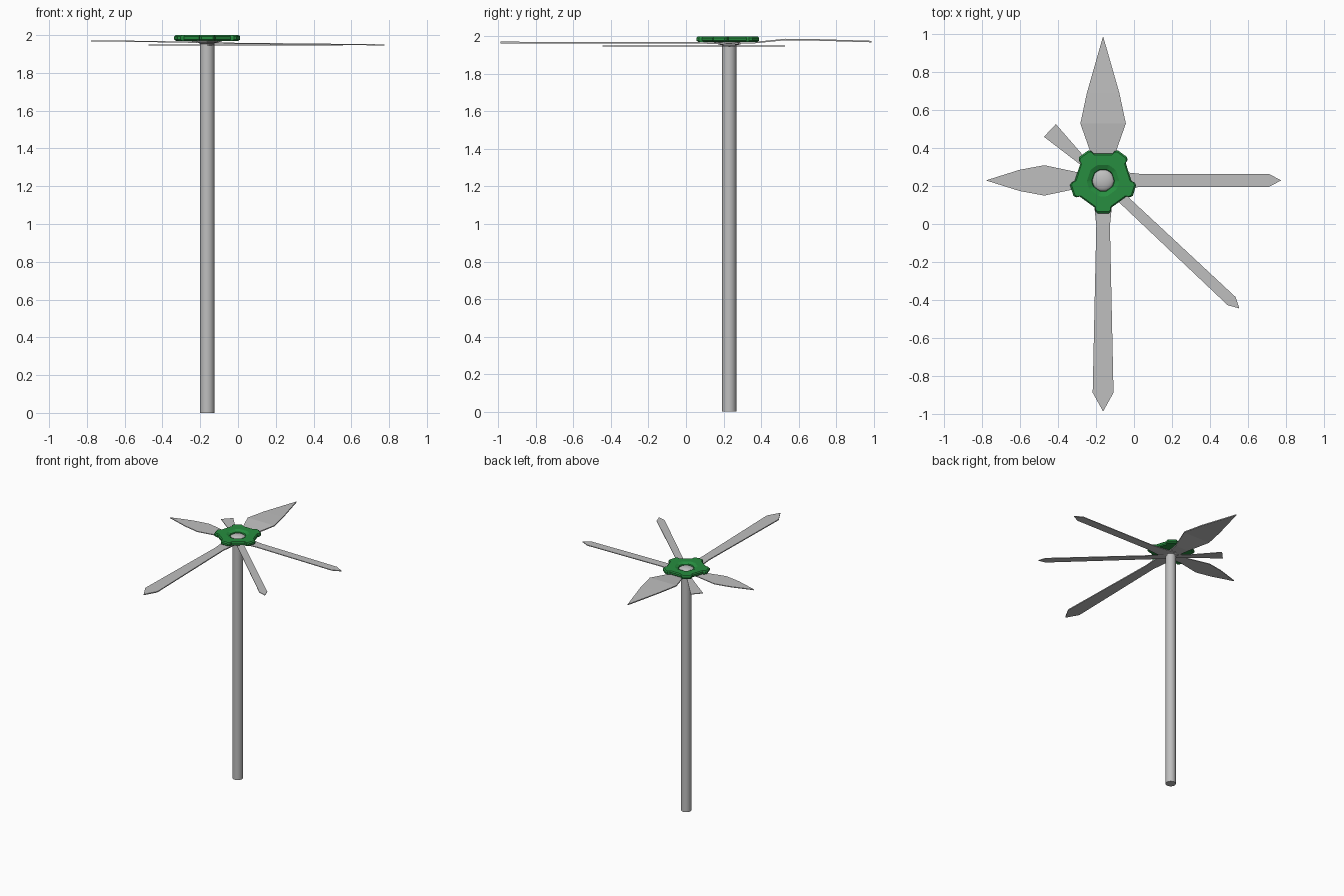
import bpy, bmesh, math
from mathutils import Matrix, Vector

cube = bpy.data.objects.get("Cube")
if cube:
    bpy.data.objects.remove(cube, do_unlink=True)

CENTRE = Vector((-0.163, 0.23, 0))


def material(name, rgb):
    mat = bpy.data.materials.new(name)
    mat.use_nodes = True
    mat.diffuse_color = (*rgb, 1)
    mat.node_tree.nodes["Principled BSDF"].inputs["Base Color"].default_value = (*rgb, 1)
    return mat


grey = material("light grey", (0.52, 0.52, 0.52))
green = material("green", (0.02, 0.27, 0.05))


def finish(name, bm, mat, smooth=False):
    bmesh.ops.recalc_face_normals(bm, faces=bm.faces)
    mesh = bpy.data.meshes.new(name)
    bm.to_mesh(mesh)
    bm.free()
    mesh.materials.append(mat)
    obj = bpy.data.objects.new(name, mesh)
    obj.location = CENTRE
    bpy.context.collection.objects.link(obj)
    if smooth:
        bpy.ops.object.select_all(action='DESELECT')
        obj.select_set(True)
        bpy.context.view_layer.objects.active = obj
        bpy.ops.object.shade_smooth_by_angle(angle=math.radians(35))
    return obj


def hand(name, angle, stations, thick):
    """Thin blade along an angle; stations are (distance, half width, top height)."""
    bm = bmesh.new()
    turn = Matrix.Rotation(math.radians(angle), 3, 'Z')
    rings = []
    for d, w, z in stations:
        corners = [(d, -w, z - thick), (d, w, z - thick), (d, w, z), (d, -w, z)]
        rings.append([bm.verts.new(turn @ Vector(c)) for c in corners])
    for a, b in zip(rings, rings[1:]):
        for i in range(4):
            j = (i + 1) % 4
            bm.faces.new((a[i], a[j], b[j], b[i]))
    bm.faces.new(rings[0])
    bm.faces.new(rings[-1])
    finish(name, bm, grey)


# Six hands radiating from the shaft
hand("back_hand", 90, [(0, 0.04, 1.967), (0.13, 0.06, 1.97), (0.3, 0.12, 1.987),
                       (0.46, 0.086, 1.985), (0.757, 0.001, 1.976)], 0.008)
hand("front_hand", -90, [(0, 0.05, 1.966), (0.15, 0.045, 1.969), (0.24, 0.036, 1.97),
                         (1.12, 0.055, 1.971), (1.217, 0.001, 1.971)], 0.008)
hand("right_hand", 180, [(0, 0.035, 1.964), (0.13, 0.042, 1.966), (0.31, 0.08, 1.969),
                         (0.44, 0.056, 1.971), (0.615, 0.001, 1.972)], 0.006)
hand("left_hand", 0, [(0, 0.06, 1.962), (0.1, 0.045, 1.96), (0.2, 0.034, 1.959),
                      (0.875, 0.034, 1.952), (0.938, 0.001, 1.95)], 0.006)
hand("thin_hand", -43.2, [(0, 0.026, 1.951), (0.93, 0.03, 1.95), (0.985, 0.001, 1.95)], 0.005)
hand("thin_hand_tail", 136.8, [(0, 0.02, 1.951), (0.13, 0.02, 1.951), (0.385, 0.046, 1.951)], 0.005)

# Long round shaft
bm = bmesh.new()
bmesh.ops.create_cone(bm, cap_ends=True, segments=32, radius1=0.038, radius2=0.038, depth=1.975,
                      matrix=Matrix.Translation((0, 0, 1.975 / 2)))
finish("shaft", bm, grey, True)

# Domed cap in the middle of the knob
bm = bmesh.new()
bmesh.ops.create_uvsphere(bm, u_segments=32, v_segments=16, radius=1,
                          matrix=Matrix.Translation((0, 0, 1.972)) @ Matrix.Diagonal((0.058, 0.058, 0.024, 1)))
finish("centre_cap", bm, grey, True)

# Five-lobed knob with chamfered rim and a sunken round opening
lobe = [(-0.043, 0.144), (-0.041, 0.162), (-0.03, 0.174)]
lobe += [(-x, r) for x, r in reversed(lobe)]
outline = []
for k in range(5):
    turn = Matrix.Rotation(math.radians(180 + 72 * k), 3, 'Z')
    outline += [turn @ Vector((-x, r, 0)) for x, r in lobe]
outline_size = len(outline)
bm = bmesh.new()
loops = []
for scale, z in [(0.95, 1.97), (1, 1.977), (1, 1.992), (0.95, 2.0)]:
    loops.append([bm.verts.new((p.x * scale, p.y * scale, z)) for p in outline])
for radius, z in [(0.085, 2.0), (0.06, 1.988), (0.055, 1.97)]:
    loops.append([bm.verts.new(p.normalized() * radius + Vector((0, 0, z))) for p in outline])
for a, b in zip(loops, loops[1:] + loops[:1]):
    for i in range(outline_size):
        j = (i + 1) % outline_size
        bm.faces.new((a[i], a[j], b[j], b[i]))
finish("lobed_knob", bm, green)
